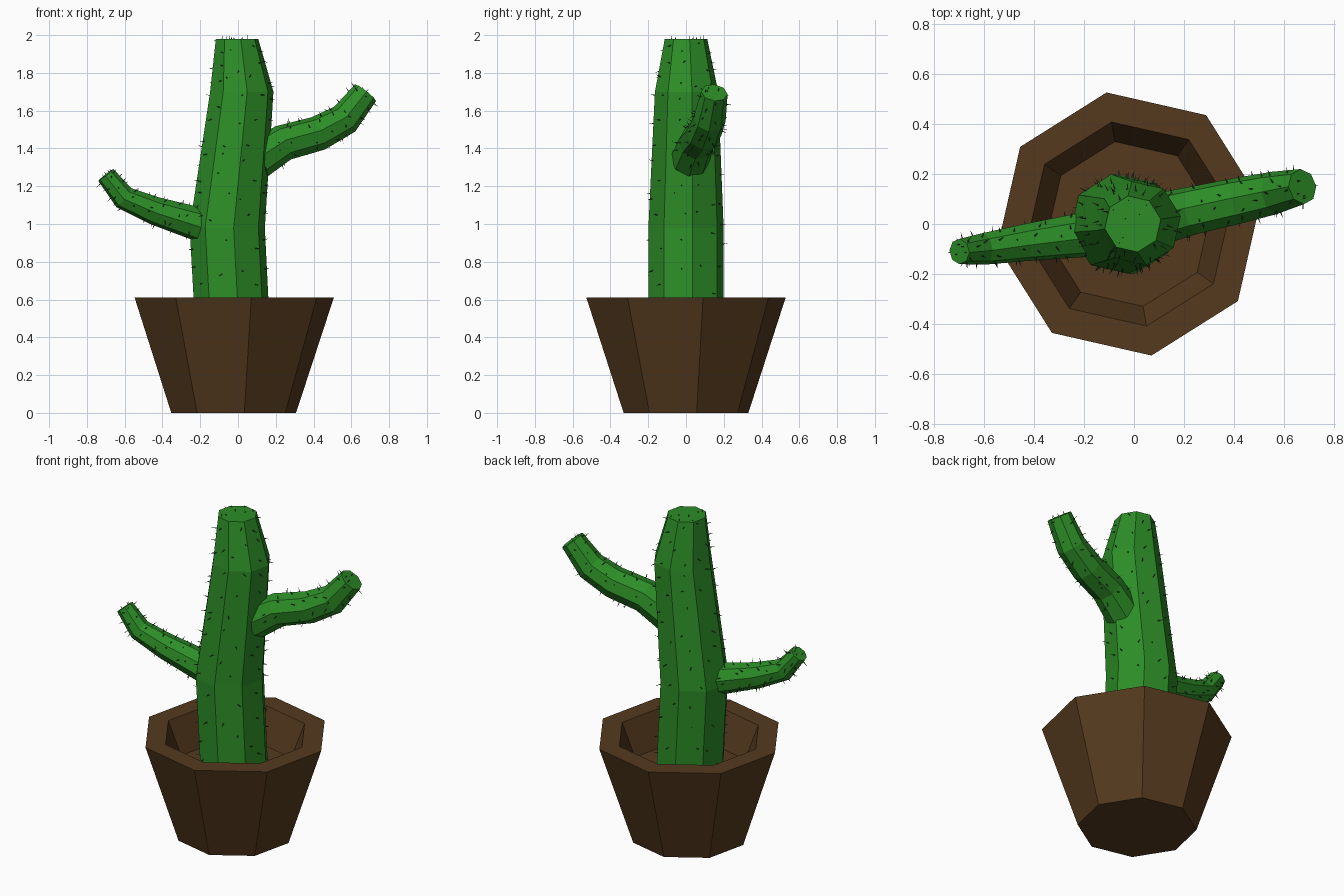
import bpy, bmesh, math, random
from mathutils import Vector

if "Cube" in bpy.data.objects:
    bpy.data.objects.remove(bpy.data.objects["Cube"])

random.seed(4)
SIDES = 8
PHASE = math.radians(9.7)


def material(name, color):
    m = bpy.data.materials.new(name)
    m.diffuse_color = (*color, 1)
    m.use_nodes = True
    m.node_tree.nodes["Principled BSDF"].inputs["Base Color"].default_value = m.diffuse_color
    return m


def finish(bm, name, mat):
    bmesh.ops.recalc_face_normals(bm, faces=bm.faces)
    mesh = bpy.data.meshes.new(name)
    bm.to_mesh(mesh)
    bm.free()
    mesh.materials.append(mat)
    obj = bpy.data.objects.new(name, mesh)
    bpy.context.collection.objects.link(obj)
    return obj


def skin(rings, name, mat):
    """Join rings of points into a closed faceted tube."""
    bm = bmesh.new()
    loops = [[bm.verts.new(p) for p in ring] for ring in rings]
    for a, b in zip(loops, loops[1:]):
        for i in range(SIDES):
            j = (i + 1) % SIDES
            bm.faces.new((a[i], a[j], b[j], b[i]))
    bm.faces.new(loops[0][::-1])
    bm.faces.new(loops[-1])
    return finish(bm, name, mat)


def ring(center, radius, u, v):
    angles = [PHASE + math.tau * i / SIDES for i in range(SIDES)]
    return [center + radius * (math.cos(a) * u + math.sin(a) * v) for a in angles]


def level_rings(path):
    return [ring(Vector(p[:3]), p[3], Vector((1, 0, 0)), Vector((0, 1, 0))) for p in path]


def branch_rings(path):
    pts = [Vector(p[:3]) for p in path]
    rings = []
    for i, p in enumerate(path):
        t = Vector((0, 0, 0))
        if i > 0:
            t += (pts[i] - pts[i - 1]).normalized()
        if i < len(pts) - 1:
            t += (pts[i + 1] - pts[i]).normalized()
        t.normalize()
        u = t.cross(Vector((0, 0, 1))).normalized()
        rings.append(ring(pts[i], p[3], u, u.cross(t)))
    return rings


def add_spine(bm, point, direction):
    """Three-sided needle along the given direction."""
    u = direction.orthogonal().normalized()
    v = direction.cross(u)
    base = [bm.verts.new(point - direction * 0.01 + 0.005 *
            (math.cos(a) * u + math.sin(a) * v)) for a in (0, math.tau / 3, 2 * math.tau / 3)]
    tip = bm.verts.new(point + direction * 0.03)
    bm.faces.new(base[::-1])
    for i in range(3):
        bm.faces.new((base[i], base[(i + 1) % 3], tip))


def spines(rings, rows, cap_count, name, start=0.0):
    """Scatter needles over the sides and the end cap of a tube."""
    bm = bmesh.new()
    mids = [sum(r, Vector()) / SIDES for r in rings]
    for k in range(len(rings) - 1):
        a, b = rings[k], rings[k + 1]
        for i in range(SIDES):
            j = (i + 1) % SIDES
            for n in range(rows[k]):
                s = (n + random.uniform(0.15, 0.85)) / rows[k]
                if k == 0:
                    s = start + (1 - start) * s
                p = a[i].lerp(a[j], w := random.uniform(0.1, 0.9)).lerp(b[i].lerp(b[j], w), s)
                out = (p - mids[k].lerp(mids[k + 1], s)).normalized()
                jitter = Vector([random.uniform(-0.35, 0.35) for _ in range(3)])
                add_spine(bm, p, (out + jitter).normalized())
    axis = (rings[-1][1] - rings[-1][0]).cross(rings[-1][2] - rings[-1][1]).normalized()
    if axis.z < 0:
        axis = -axis
    for _ in range(cap_count):
        p = mids[-1].lerp(random.choice(rings[-1]), random.uniform(0.3, 0.85))
        add_spine(bm, p - axis * 0.01, axis)
    finish(bm, name, spine_mat)


brown = material("clay_brown", (0.09, 0.042, 0.013))
green = material("cactus_green", (0.026, 0.27, 0.02))
spine_mat = material("spine_dark", (0.03, 0.06, 0.025))

# Pot: outer wall, rim, sunken soil floor
skin(level_rings([(-0.023, 0, 0, 0.335), (-0.02, 0, 0.61, 0.535),
                  (-0.02, 0, 0.61, 0.415), (-0.02, 0, 0.41, 0.335)]), "pot", brown)

# Trunk
trunk = level_rings([(-0.025, 0, 0.38, 0.2), (-0.057, 0, 0.98, 0.202),
                     (0.02, 0.003, 1.7, 0.17), (-0.005, 0, 1.98, 0.114)])
skin(trunk, "trunk", green)
spines(trunk, (4, 7, 3), 7, "trunk_spines", 0.1)

# Upper right arm
right_arm = branch_rings([(0.10, 0.02, 1.34, 0.105), (0.24, 0.055, 1.43, 0.097),
                          (0.425, 0.095, 1.48, 0.093), (0.565, 0.125, 1.555, 0.086),
                          (0.675, 0.15, 1.695, 0.071)])
skin(right_arm, "right_arm", green)
spines(right_arm, (1, 2, 2, 2), 5, "right_arm_spines", 0.5)

# Lower left arm
left_arm = branch_rings([(-0.18, -0.04, 0.99, 0.092), (-0.44, -0.075, 1.07, 0.075),
                         (-0.605, -0.1, 1.14, 0.064), (-0.70, -0.11, 1.26, 0.051)])
skin(left_arm, "left_arm", green)
spines(left_arm, (3, 2, 2), 4, "left_arm_spines", 0.2)
